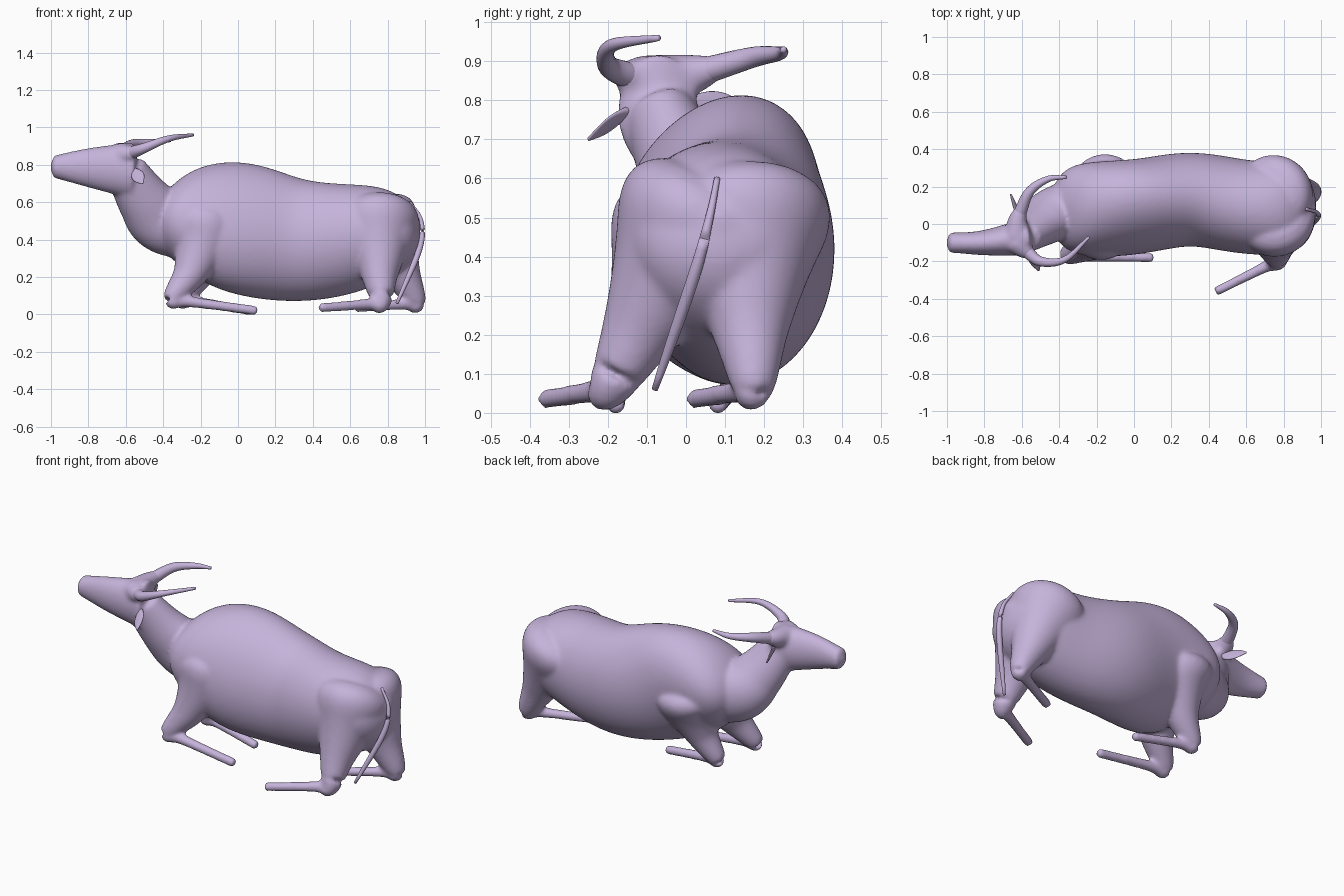
import bpy
import bmesh
import math
from mathutils import Vector

cube = bpy.data.objects.get("Cube")
if cube:
    bpy.data.objects.remove(cube, do_unlink=True)

hide_colour = (0.56, 0.45, 0.7, 1)
hide_material = bpy.data.materials.new("lavender hide")
hide_material.use_nodes = True
hide_material.diffuse_color = hide_colour
hide_material.node_tree.nodes["Principled BSDF"].inputs["Base Color"].default_value = hide_colour


def smooth_path(points, steps=8):
    """Smooth curve through the given points."""
    points = [Vector(point) for point in points]
    before = points[0] * 2 - points[1]
    after = points[-1] * 2 - points[-2]
    points = [before] + points + [after]
    path = []
    for a, b, c, d in zip(points, points[1:], points[2:], points[3:]):
        for step in range(steps):
            t = step / steps
            bend = (a * 2 - b * 5 + c * 4 - d) * t * t + (b * 3 - a - c * 3 + d) * t ** 3
            path.append(b + ((c - a) * t + bend) / 2)
    return path + [points[-2]]


def loft(mesh, sections, sides):
    """Skin ellipses given as centre, half width, half height and lean."""
    centres = [section[0] for section in sections]
    last = len(sections) - 1
    rings = []
    for index, (centre, width, height, lean) in enumerate(sections):
        tangent = (centres[min(index + 1, last)] - centres[max(index - 1, 0)]).normalized()
        side = Vector((0, 1, 0))
        side = (side - tangent * side.dot(tangent)).normalized()
        upward = tangent.cross(side)
        if upward.z < 0:
            upward.negate()
        ring = []
        for corner in range(sides):
            angle = math.tau * corner / sides
            rise = math.sin(angle) * height
            sideways = math.cos(angle) * width + rise * lean
            ring.append(mesh.verts.new(centre + side * sideways + upward * rise))
        rings.append(ring)
    for ring, following in zip(rings, rings[1:]):
        for corner in range(sides):
            other = (corner + 1) % sides
            mesh.faces.new((ring[corner], ring[other], following[other], following[corner]))
    # Rounded end caps
    for end, inner in ((0, 1), (last, last - 1)):
        outward = (centres[end] - centres[inner]).normalized()
        tip = mesh.verts.new(centres[end] + outward * min(sections[end][1:3]) * 0.4)
        for corner in range(sides):
            mesh.faces.new((rings[end][corner], rings[end][(corner + 1) % sides], tip))


def sweep(points, width, height=None):
    """Sections along a path, sized by functions of the way along it."""
    path = smooth_path(points)
    height = height or width
    sections = []
    for index, centre in enumerate(path):
        t = index / (len(path) - 1)
        sections.append((centre, width(t), height(t), 0))
    return sections


def build(name, lofts, sides=20):
    mesh = bmesh.new()
    for sections in lofts:
        loft(mesh, sections, sides)
    bmesh.ops.recalc_face_normals(mesh, faces=mesh.faces)
    data = bpy.data.meshes.new(name)
    mesh.to_mesh(data)
    mesh.free()
    data.materials.append(hide_material)
    data.shade_smooth()
    part = bpy.data.objects.new(name, data)
    bpy.context.collection.objects.link(part)
    return part


def torso_sections(count=80):
    """Barrel with a shoulder hump, a sagging belly and rounded ends."""
    sections = []
    for index in range(3, count - 2):
        along = -math.cos(math.pi * index / count)
        x = 0.26 + 0.7 * along
        fullness = math.sqrt(1 - along ** 10)
        hump = math.exp(-((x + 0.08) / 0.32) ** 2)
        sag = math.exp(-((x - 0.3) / 0.25) ** 2)
        top = 0.7 + 0.12 * hump
        bottom = 0.07 + 0.55 * (x - 0.3) ** 2
        centre = Vector((x, 0.08 + 0.05 * sag, (top + bottom) / 2))
        half_height = (top - bottom) / 2 * fullness
        sections.append((centre, fullness / 4, half_height, hump / 6))
    return sections


def folded_leg(hip, joint, foot, thickness, bow):
    """Muscular upper leg tapering to a joint, with the shin lying on the ground."""
    hip, joint, foot = Vector(hip), Vector(joint), Vector(foot)
    offset = Vector((bow, 0, 0))
    points = [hip, hip.lerp(joint, 0.35) + offset, hip.lerp(joint, 0.7) + offset,
              joint, joint.lerp(foot, 0.2), foot]

    def radius(t):
        rounding = math.sqrt(1 - (1 - min(0.05 + t * 5, 1)) ** 2)
        return (0.026 + thickness * (1 - t) ** 2.5) * rounding
    return sweep(points, radius)


def horn_root(skull, horn):
    """Bony flare that joins a horn to the skull."""
    base = Vector(horn[0])
    return sweep([skull, base, base.lerp(Vector(horn[1]), 0.4)], lambda t: 0.07 - 0.042 * t)


right_horn = [(-0.58, -0.14, 0.86), (-0.5, -0.2, 0.89), (-0.37, -0.19, 0.94), (-0.24, -0.07, 0.96)]
left_horn = [(-0.62, 0.03, 0.87), (-0.56, 0.17, 0.91), (-0.46, 0.24, 0.92), (-0.36, 0.25, 0.93)]

# Neck and head
neck = sweep([(-0.2, 0.08, 0.5), (-0.4, 0.06, 0.51), (-0.5, 0, 0.61), (-0.6, -0.07, 0.77)],
             lambda t: 0.18 - 0.09 * t, lambda t: 0.22 - 0.11 * t)
head = sweep([(-0.57, -0.07, 0.77), (-0.8, -0.1, 0.785), (-0.985, -0.1, 0.79)],
             lambda t: 0.055 + 0.05 * (1 - t) ** 2, lambda t: 0.15 - 0.09 * t)

# Body, neck, head and legs blended into one skin
body = build("body", [
    torso_sections(), neck, head,
    folded_leg((-0.17, 0.03, 0.55), (-0.35, -0.17, 0.08), (0.1, -0.18, 0.02), 0.24, 0.04),
    folded_leg((-0.15, 0.2, 0.55), (-0.3, 0.13, 0.08), (0.07, 0.08, 0.02), 0.24, 0.04),
    folded_leg((0.75, 0.09, 0.6), (0.76, -0.2, 0.06), (0.44, -0.36, 0.035), 0.28, 0),
    folded_leg((0.7, 0.15, 0.6), (0.95, 0.17, 0.06), (0.63, 0.02, 0.035), 0.28, 0),
    horn_root((-0.62, -0.1, 0.85), right_horn),
    horn_root((-0.63, -0.06, 0.85), left_horn),
], 64)
blend = body.modifiers.new("blend", "REMESH")
blend.mode = "VOXEL"
blend.voxel_size = 0.01
blend.use_smooth_shade = True
soften = body.modifiers.new("soften", "SMOOTH")
soften.iterations = 14

# Horns
for name, points in (("right_horn", right_horn), ("left_horn", left_horn)):
    build(name, [sweep(points, lambda t: 0.036 - 0.028 * t)])

# Flattened leaf-shaped ears
for name, root, tip in (("right_ear", (-0.56, -0.14, 0.78), (-0.51, -0.25, 0.7)),
                        ("left_ear", (-0.6, 0, 0.8), (-0.66, 0.16, 0.78))):
    build(name, [sweep([root, tip], lambda t: 0.012 - 0.008 * t,
                       lambda t: 0.005 + 0.03 * math.sin(math.pi * t))])

# Hanging tail with a thicker tuft
build("tail", [sweep([(0.92, 0.08, 0.6), (0.98, 0.06, 0.5), (0.97, 0.02, 0.35), (0.85, -0.08, 0.06)],
                     lambda t: 0.008 + 0.008 * math.sin(math.pi * t * t))])
